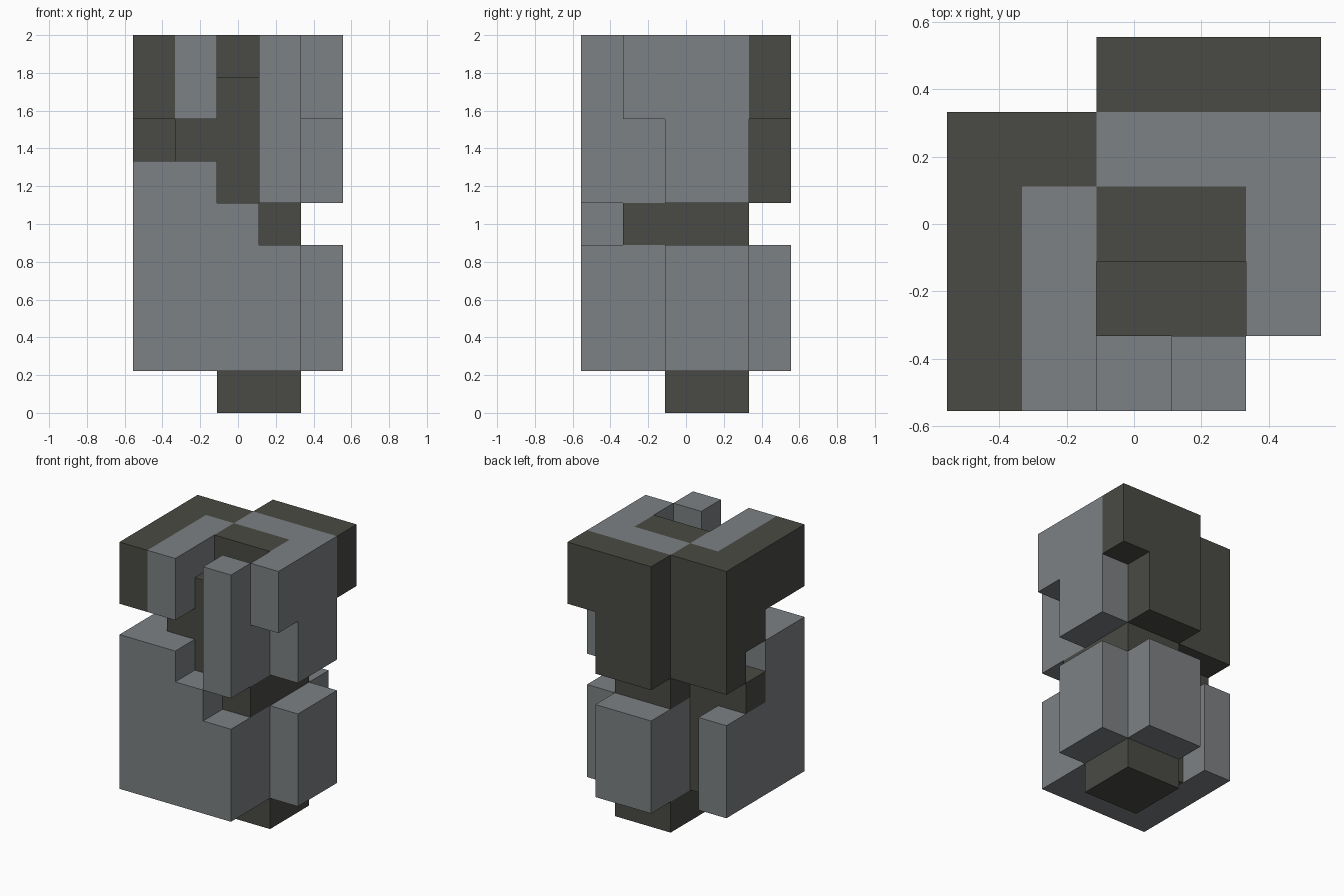
import bpy, bmesh
from mathutils import Vector

if "Cube" in bpy.data.objects:
    bpy.data.objects.remove(bpy.data.objects["Cube"])

U = 2 / 9  # edge of one cube; the model is 5 x 5 x 9 cubes


def material(name, rgb):
    m = bpy.data.materials.new(name)
    m.diffuse_color = (*rgb, 1)
    m.use_nodes = True
    m.node_tree.nodes["Principled BSDF"].inputs["Base Color"].default_value = m.diffuse_color
    return m


GREY = material("stone_grey", (0.205, 0.218, 0.228))
DARK = material("charcoal", (0.068, 0.068, 0.058))

# Each part: name, material, boxes as inclusive cube ranges (x0,x1, y0,y1, z0,z1)
PARTS = [
    # dark centre: base plug, core, waist, inner wall
    ("core", DARK, [(2, 3, 2, 3, 0, 0), (2, 3, 2, 2, 1, 8), (1, 1, 2, 2, 1, 6)]),
    ("waist", DARK, [(2, 3, 1, 3, 4, 4), (0, 1, 2, 2, 4, 4)]),
    ("inner_wall", DARK, [(2, 2, 1, 1, 5, 7), (3, 3, 1, 1, 7, 7),
                          (1, 1, 1, 1, 6, 6), (0, 0, 2, 2, 6, 6)]),
    # lower grey shells
    ("lower_front_shell", GREY, [(0, 3, 0, 1, 1, 3), (0, 0, 2, 3, 1, 3)]),
    ("front_left_step", GREY, [(0, 1, 0, 1, 4, 5), (2, 2, 0, 0, 4, 4)]),
    ("lower_right_block", GREY, [(4, 4, 2, 3, 1, 3)]),
    ("lower_back_block", GREY, [(2, 3, 3, 4, 1, 3)]),
    # upper parts
    ("front_column", GREY, [(3, 3, 0, 0, 5, 8), (3, 3, 1, 1, 5, 6)]),
    ("upper_right_block", GREY, [(4, 4, 1, 3, 7, 8), (4, 4, 2, 3, 5, 6),
                                 (2, 3, 3, 3, 5, 8)]),
    ("upper_left_block", GREY, [(1, 1, 0, 2, 7, 8)]),
    ("upper_left_cover", DARK, [(0, 0, 0, 2, 7, 8), (0, 1, 3, 3, 5, 8)]),
    ("upper_back_cover", DARK, [(2, 4, 4, 4, 7, 8), (2, 3, 4, 4, 5, 6)]),
]


def cubes(boxes):
    return {(x, y, z) for a, b, c, d, e, f in boxes
            for x in range(a, b + 1) for y in range(c, d + 1) for z in range(e, f + 1)}


solid = set().union(*(cubes(p[2]) for p in PARTS))


def build(name, mat, boxes):
    """Mesh the outward faces of a part, skipping faces buried against neighbours."""
    bm = bmesh.new()
    for cell in cubes(boxes):
        centre = Vector(cell) + Vector((0.5, 0.5, 0.5))
        for axis in range(3):
            for sign in (-1, 1):
                n = Vector((0, 0, 0))
                n[axis] = sign
                if tuple(int(v) for v in Vector(cell) + n) in solid:
                    continue
                u = Vector((0, 0, 0))
                u[(axis + 1) % 3] = 0.5
                v = n.cross(u)
                mid = centre + n * 0.5
                corners = [mid - u - v, mid + u - v, mid + u + v, mid - u + v]
                bm.faces.new([bm.verts.new(((p.x - 2.5) * U, (p.y - 2.5) * U, p.z * U))
                              for p in corners])
    bmesh.ops.remove_doubles(bm, verts=bm.verts, dist=0.001)
    bmesh.ops.dissolve_limit(bm, angle_limit=0.01, verts=bm.verts, edges=bm.edges)
    mesh = bpy.data.meshes.new(name)
    bm.to_mesh(mesh)
    bm.free()
    mesh.materials.append(mat)
    bpy.context.collection.objects.link(bpy.data.objects.new(name, mesh))


for part in PARTS:
    build(*part)
